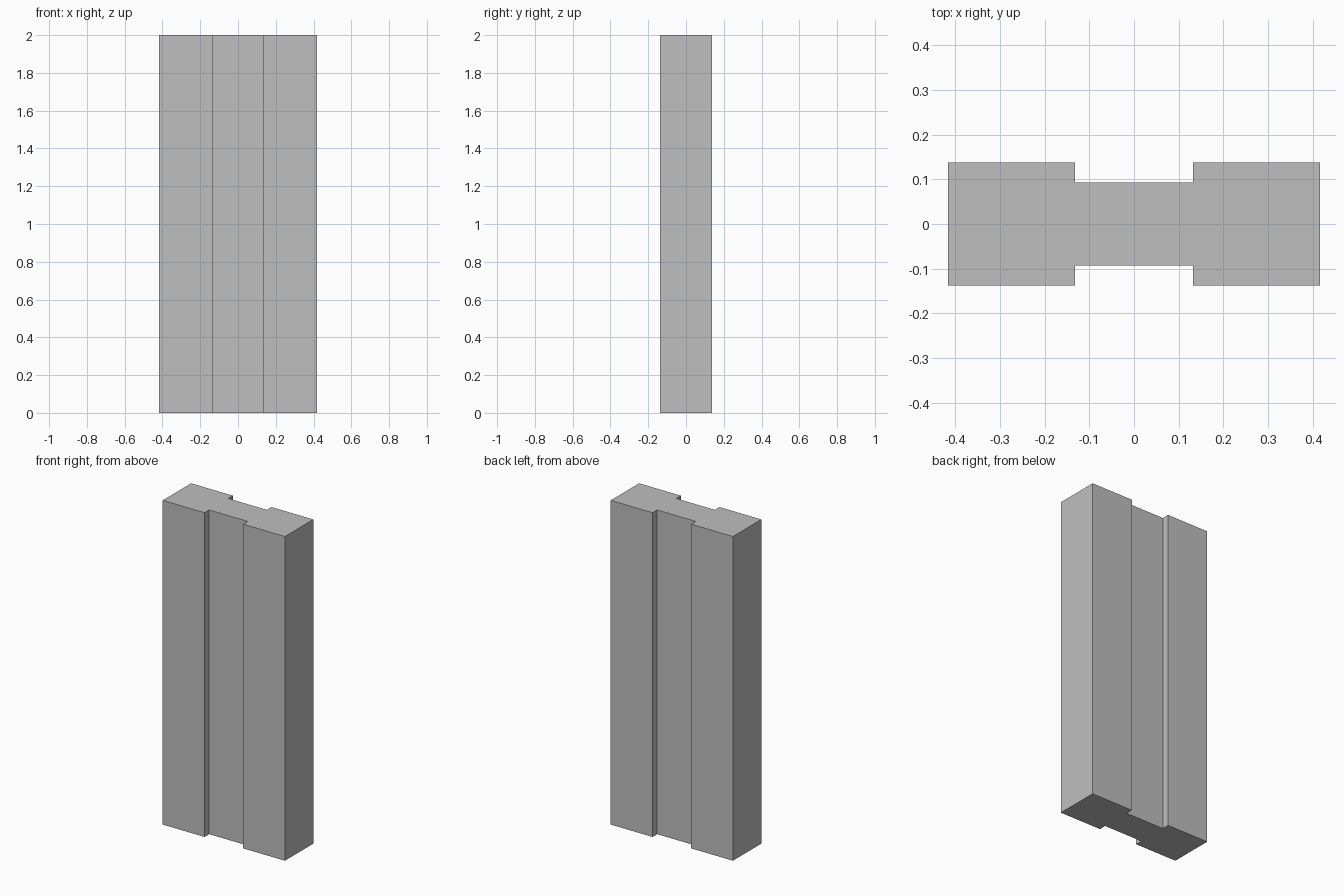
import bpy
import bmesh

cube = bpy.data.objects.get("Cube")
if cube:
    bpy.data.objects.remove(cube, do_unlink=True)

HEIGHT = 2.0
HALF_WIDTH, HALF_DEPTH = 0.417, 0.138
GROOVE_HALF_WIDTH, WEB_HALF_DEPTH = 0.132, 0.093

# Plain grey material
grey = bpy.data.materials.new("light_grey")
grey.use_nodes = True
colour = (0.52, 0.52, 0.52, 1)
grey.diffuse_color = colour
grey.node_tree.nodes["Principled BSDF"].inputs["Base Color"].default_value = colour

# Quarter of the cross-section, mirrored around to close the outline
quarter = [(HALF_WIDTH, HALF_DEPTH), (GROOVE_HALF_WIDTH, HALF_DEPTH),
           (GROOVE_HALF_WIDTH, WEB_HALF_DEPTH)]
back = quarter + [(-x, y) for x, y in reversed(quarter)]
outline = back + [(x, -y) for x, y in reversed(back)]

# Grooved pillar: outline extruded upwards
bm = bmesh.new()
base = bm.faces.new([bm.verts.new((x, y, 0)) for x, y in outline])
top = bmesh.ops.extrude_face_region(bm, geom=[base], use_keep_orig=True)
bmesh.ops.translate(bm, vec=(0, 0, HEIGHT),
                    verts=[v for v in top["geom"] if isinstance(v, bmesh.types.BMVert)])
bmesh.ops.recalc_face_normals(bm, faces=bm.faces)

mesh = bpy.data.meshes.new("grooved_pillar")
bm.to_mesh(mesh)
bm.free()
mesh.materials.append(grey)
pillar = bpy.data.objects.new("grooved_pillar", mesh)
bpy.context.collection.objects.link(pillar)
